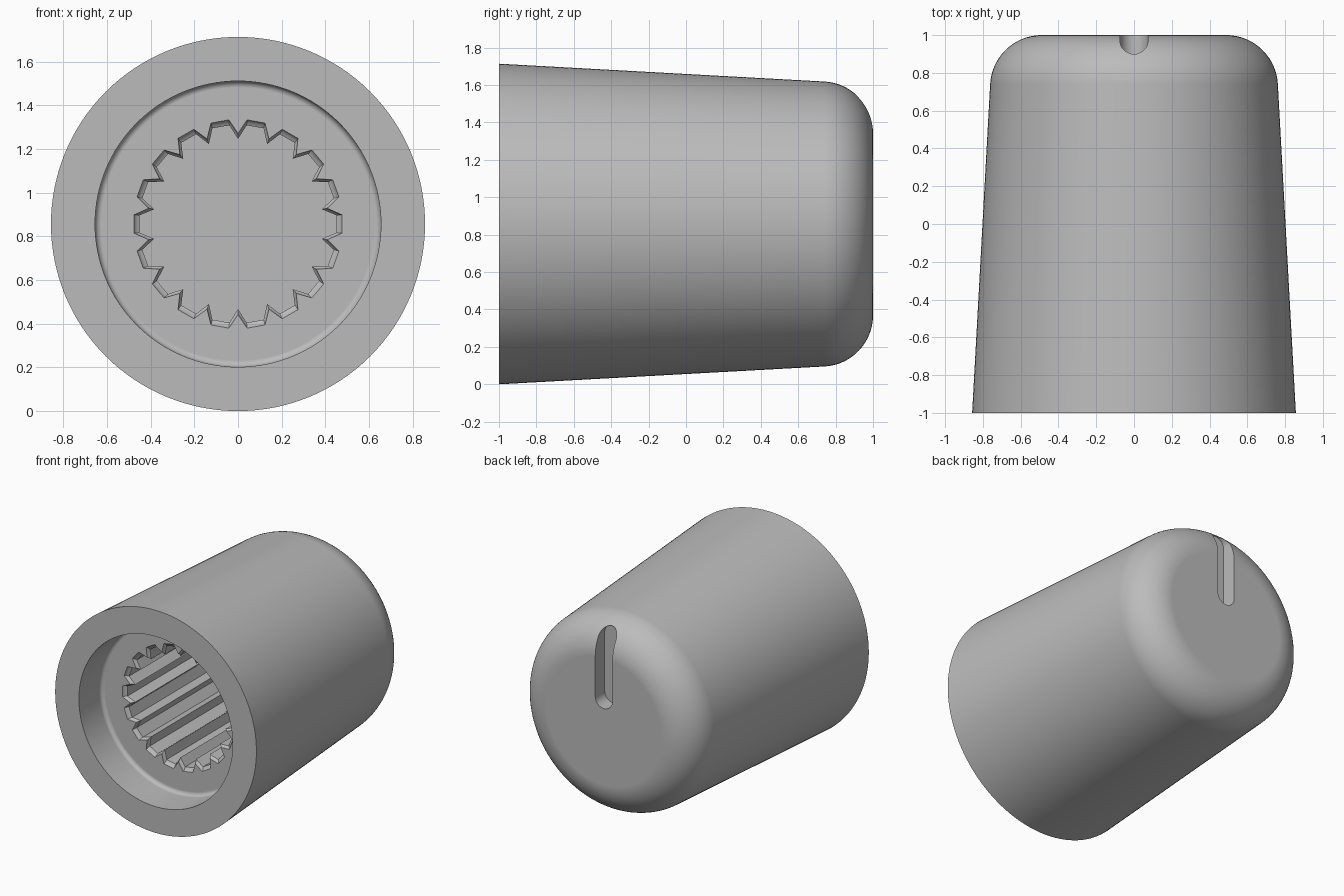
import bpy, bmesh, math

if "Cube" in bpy.data.objects:
    bpy.data.objects.remove(bpy.data.objects["Cube"], do_unlink=True)

AXIS_Z = 0.857   # height of the knob's axis
SIDES = 128

grey = bpy.data.materials.new("plain grey")
grey.use_nodes = True
colour = (0.5, 0.5, 0.5, 1)
grey.diffuse_color = colour
grey.node_tree.nodes["Principled BSDF"].inputs["Base Color"].default_value = colour


def loft(name, sections):
    """Skin (y, [(x, z), ...]) sections into a closed solid along the axis."""
    bm = bmesh.new()
    rings = [[bm.verts.new((x, y, z + AXIS_Z)) for x, z in pts] for y, pts in sections]
    for a, b in zip(rings, rings[1:]):
        for i in range(len(a)):
            j = (i + 1) % len(a)
            bm.faces.new((a[i], a[j], b[j], b[i]))
    bm.faces.new(rings[0])
    bm.faces.new(rings[-1])
    bmesh.ops.recalc_face_normals(bm, faces=bm.faces)
    mesh = bpy.data.meshes.new(name)
    bm.to_mesh(mesh)
    bm.free()
    mesh.materials.append(grey)
    obj = bpy.data.objects.new(name, mesh)
    bpy.context.collection.objects.link(obj)
    return obj


def circle(r):
    steps = [2 * math.pi * i / SIDES for i in range(SIDES)]
    return [(r * math.sin(a), r * math.cos(a)) for a in steps]


def arc(cr, cy, radius, start, end, steps):
    """Quarter-style arc in (radius, y), as profile points."""
    angles = [math.radians(start + (end - start) * i / steps) for i in range(steps + 1)]
    return [(cr + radius * math.cos(a), cy + radius * math.sin(a)) for a in angles]


def spline_outline(grow):
    """Eighteen pointed ribs between flat-bottomed grooves."""
    pts = []
    for tooth in range(18):
        for deg, r in ((0, 0.39), (5, 0.454), (15, 0.454)):
            a = math.radians(tooth * 20 + deg)
            pts.append(((r + grow) * math.sin(a), (r + grow) * math.cos(a)))
    return pts


def slot_outline(half, low, high):
    """Upright capsule with round ends."""
    pts = []
    for centre, start in ((high - half, 0), (low + half, 180)):
        for i in range(17):
            a = math.radians(start + 180 * i / 16)
            pts.append((half * math.cos(a), centre + half * math.sin(a)))
    return pts


# Turned body: bore floor, bore wall, front rim, tapered side, rounded back
FLOOR = -0.725
profile = arc(0.625, FLOOR - 0.03, 0.03, 90, 0, 6)
profile += [(0.655, -1), (0.857, -1)]
profile += arc(0.488, 0.726, 0.274, 3, 90, 20)
body = loft("knob_body", [(y, circle(r)) for r, y in profile])

# Splined shaft hole with a softened lip
lip = 0.025
sections = [(FLOOR - 0.02, spline_outline(lip))]
for i in range(5):
    a = math.radians(90 * i / 4)
    sections.append((FLOOR + lip * math.sin(a), spline_outline(lip * (1 - math.sin(a) if i == 4 else math.cos(a) ** 2))))
sections.append((0.5, spline_outline(0)))
spline_cutter = loft("spline_cutter", sections)

# Pointer slot running from the back face over the shoulder
slot = slot_outline(0.073, 0.1, 0.7)
slot_cutter = loft("slot_cutter", [(0.885, slot), (1.1, slot)])

bpy.ops.object.select_all(action="DESELECT")
bpy.context.view_layer.objects.active = body
body.select_set(True)
for cutter in (spline_cutter, slot_cutter):
    cutter.hide_render = True
    cut = body.modifiers.new("cut", "BOOLEAN")
    cut.operation = "DIFFERENCE"
    cut.solver = "EXACT"
    cut.object = cutter
    bpy.ops.object.modifier_apply(modifier=cut.name)
    bpy.data.objects.remove(cutter, do_unlink=True)

# Smooth curves, crisp edges, flat end faces
bpy.ops.object.shade_smooth_by_angle(angle=math.radians(30))
weighted = body.modifiers.new("flat_faces", "WEIGHTED_NORMAL")
weighted.keep_sharp = True
